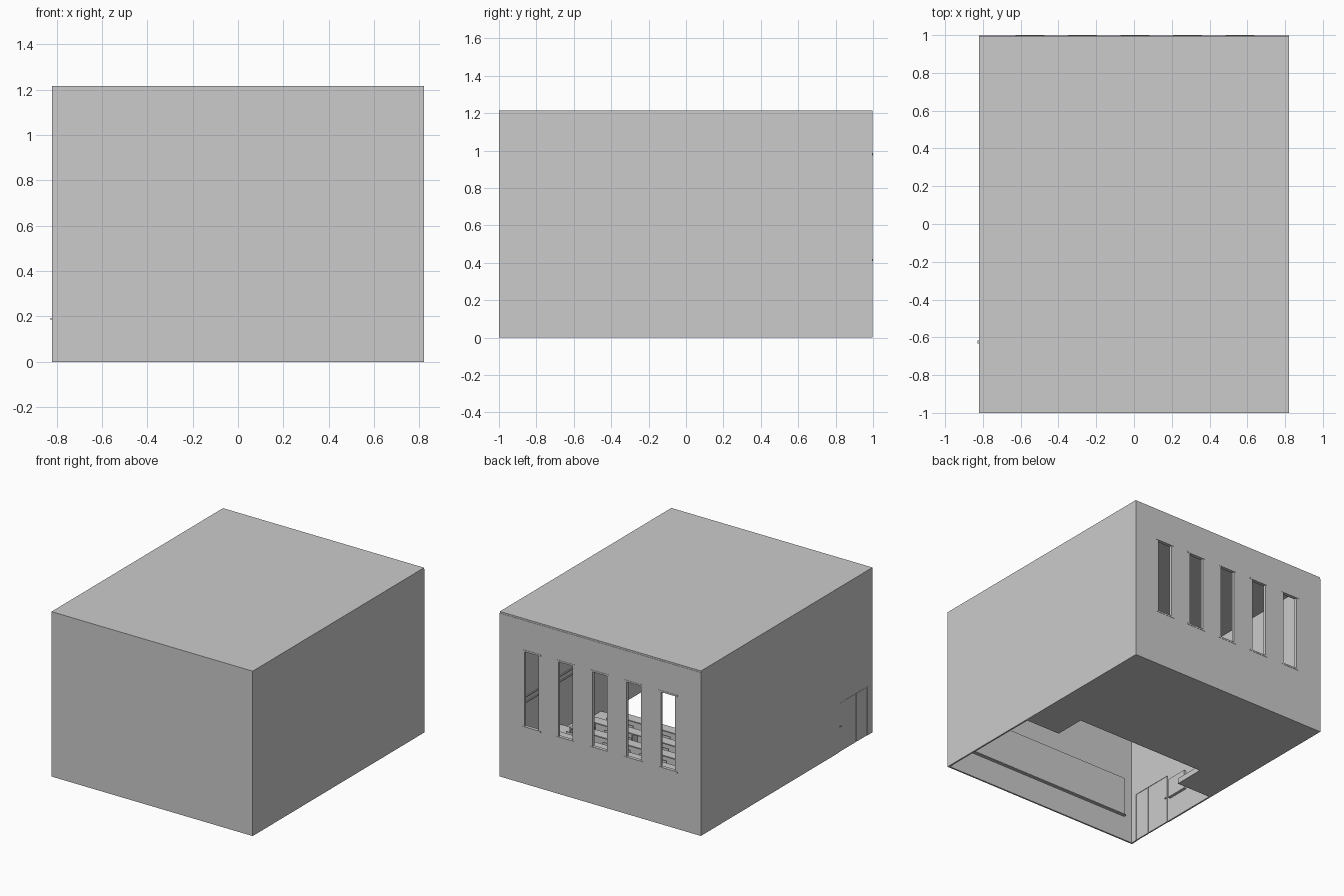
import bpy

if "Cube" in bpy.data.objects:
    bpy.data.objects.remove(bpy.data.objects["Cube"])

W, D, H, T = 0.82, 1.0, 1.215, 0.012   # half width, half depth, height, wall thickness


def box(name, x0, x1, y0, y1, z0, z1):
    v = [(x, y, z) for x in (x0, x1) for y in (y0, y1) for z in (z0, z1)]
    f = [(0, 1, 3, 2), (4, 6, 7, 5), (0, 4, 5, 1), (2, 3, 7, 6), (0, 2, 6, 4), (1, 5, 7, 3)]
    me = bpy.data.meshes.new(name)
    me.from_pydata(v, [], f)
    ob = bpy.data.objects.new(name, me)
    bpy.context.collection.objects.link(ob)
    return ob


# Shell of the hall
box("front_wall", -W, W, -D, -D + T, 0, H)
box("right_wall", W - T, W, -D + T, D - T, 0, H - T)
box("roof", -W, W, -D + T, D - 0.004, H - T, H)

# Left wall built around the doorway
DY0, DY1, DZ = -0.94, -0.61, 0.36
box("left_wall_rear", -W, -W + T, DY1, D - T, 0, H - T)
box("left_wall_corner", -W, -W + T, -D + T, DY0, 0, H - T)
box("left_wall_above_door", -W, -W + T, DY0, DY1, DZ, H - T)

# Double door with unequal leaves and a handle on both faces
box("door_leaf_wide", -W + 0.001, -W + T - 0.001, -0.812, DY1 - 0.002, 0.002, DZ - 0.002)
box("door_leaf_narrow", -W + 0.001, -W + T - 0.001, DY0 + 0.002, -0.816, 0.002, DZ - 0.002)
for s, x in ((-1, -W), (1, -W + T)):
    a, b = sorted((x, x + s * 0.008))
    box("door_handle", a, b, -0.632, -0.617, 0.186, 0.192)

# Back wall with five tall windows
Z0, Z1, HW = 0.415, 0.98, 0.066
centres = [0.005 + 0.278 * i for i in range(-2, 3)]
box("back_wall_lower", -W, W, D - T, D - 0.002, 0, Z0)
box("back_wall_upper", -W, W, D - T, D - 0.002, Z1, H - T)
edges = [-W] + [e for c in centres for e in (c - HW, c + HW)] + [W]
for i in range(0, len(edges), 2):
    box("back_wall_pier", edges[i], edges[i + 1], D - T, D - 0.002, Z0, Z1)
for c in centres:
    box("window_sill", c - 0.077, c + 0.077, D - 0.025, D, Z0 - 0.006, Z0 + 0.006)
    box("window_head", c - 0.077, c + 0.077, D - 0.025, D, Z1 - 0.006, Z1 + 0.006)
    for s in (-1, 1):
        a, b = sorted((c + s * HW, c + s * (HW - 0.008)))
        box("window_jamb", a, b, D - 0.022, D - 0.002, Z0, Z1)

# Tiered floor: lowest step exists only in the side aisles
RUN, RISE, Y0, XA = 0.233, 0.04, -0.167, 0.53
IN = W - T
for a, b in ((-IN, -XA), (XA, IN)):
    box("aisle_step", a, b, Y0, Y0 + RUN, 0, RISE)
for i in range(1, 5):
    y = Y0 + RUN * i
    z = RISE * (i + 1)
    box("tier", -IN, IN, y, min(y + RUN, D - T), 0, z)

    # Long desk at the front of each tier
    box("desk_top", -XA, XA, y, y + 0.075, z + 0.122, z + 0.13)
    box("desk_front", -XA, XA, y + 0.004, y + 0.012, z + 0.02, z + 0.122)
    for x in (-XA, -XA / 3, XA / 3, XA - 0.008):
        box("desk_support", x, x + 0.008, y + 0.012, y + 0.07, z, z + 0.122)

    # Chairs behind the desk
    for k in range(7):
        cx, cy = -0.45 + 0.15 * k, y + 0.135
        box("chair_seat", cx - 0.036, cx + 0.036, cy - 0.036, cy + 0.036, z + 0.072, z + 0.079)
        box("chair_back", cx - 0.036, cx + 0.036, cy + 0.032, cy + 0.038, z + 0.11, z + 0.15)
        for sx in (-1, 1):
            for sy, top in ((-1, 0.072), (1, 0.13)):
                lx, ly = cx + sx * 0.032, cy + sy * 0.032
                box("chair_leg", lx - 0.003, lx + 0.003, ly - 0.003, ly + 0.003, z, z + top)

# Board with ledge on the front wall
box("board", -0.74, 0.74, -D + T, -D + T + 0.008, 0.19, 0.48)
box("board_ledge", -0.74, 0.74, -D + T, -D + T + 0.022, 0.182, 0.19)

# Cabinet on the left wall and trim rails on the right wall
box("wall_cabinet", -IN, -IN + 0.02, -0.58, -0.41, 0.17, 0.31)
for z in (0.44, 0.48):
    box("wall_rail", IN - 0.008, IN, -D + T, D - T, z, z + 0.008)
